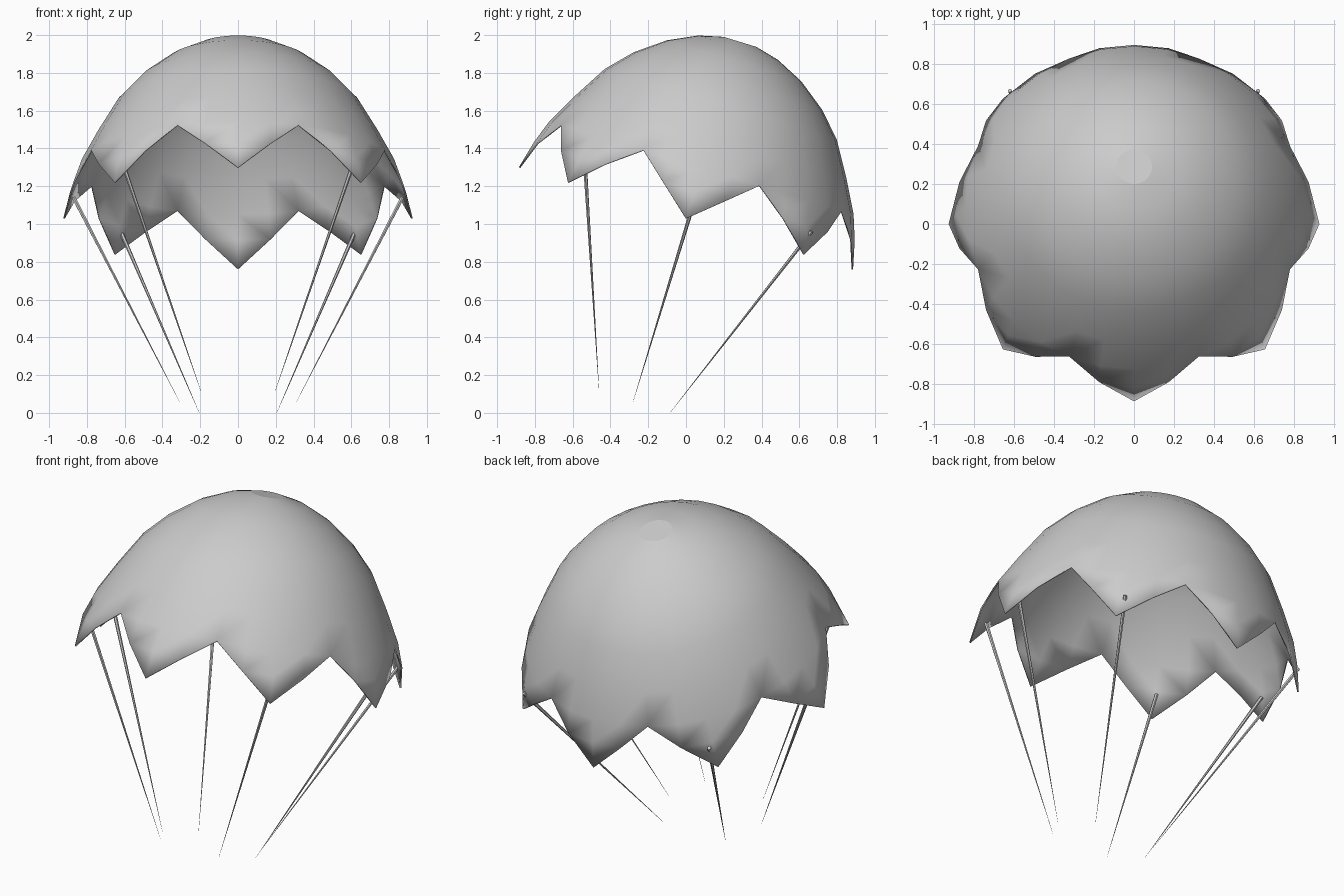
import bpy, bmesh, math
from mathutils import Matrix, Vector

cube = bpy.data.objects.get("Cube")
if cube:
    bpy.data.objects.remove(cube)

# Material
grey = bpy.data.materials.new("plain grey")
grey.use_nodes = True
colour = (0.6, 0.6, 0.6, 1)
grey.diffuse_color = colour
grey.node_tree.nodes["Principled BSDF"].inputs["Base Color"].default_value = colour


def add_object(name, bm):
    bmesh.ops.recalc_face_normals(bm, faces=bm.faces)
    mesh = bpy.data.meshes.new(name)
    bm.to_mesh(mesh)
    bm.free()
    mesh.materials.append(grey)
    obj = bpy.data.objects.new(name, mesh)
    bpy.context.collection.objects.link(obj)
    return obj


# Canopy: dome profile (radius, height) revolved, with a zigzag hem of eight points
PROFILE = [(0.925, 0), (0.888, 0.15), (0.842, 0.28), (0.753, 0.446), (0.643, 0.63),
           (0.522, 0.76), (0.372, 0.872), (0.22, 0.945), (0.09, 0.977)]
HEM_ROW = [0, 1, 2, 1]
SEGMENTS = 32

bm = bmesh.new()
grid = {}
for i in range(SEGMENTS):
    angle = math.tau * i / SEGMENTS
    for k in range(HEM_ROW[i % 4], len(PROFILE)):
        r, h = PROFILE[k]
        grid[i, k] = bm.verts.new((r * math.cos(angle), r * math.sin(angle), h))


def corner(i, k):
    i %= SEGMENTS
    return grid[i, max(k, HEM_ROW[i % 4])]


for i in range(SEGMENTS):
    for k in range(len(PROFILE) - 1):
        ring = [corner(i, k), corner(i + 1, k), corner(i + 1, k + 1), corner(i, k + 1)]
        ring = list(dict.fromkeys(ring))
        if len(ring) > 2:
            bm.faces.new(ring).smooth = True

# Flat crown disc
bm.faces.new([corner(i, len(PROFILE) - 1) for i in range(SEGMENTS)])

# Tilt the canopy backwards
tilt = Matrix.Translation((0, 0, 1.03)) @ Matrix.Rotation(math.radians(-17), 4, 'X')
bmesh.ops.transform(bm, matrix=tilt, verts=bm.verts)
canopy = add_object("canopy", bm)
shell = canopy.modifiers.new("thickness", 'SOLIDIFY')
shell.thickness = 0.008
shell.offset = -1

# Cords: thin spikes from the canopy down to their tips
CORDS = {
    "front_cord": ((0.61, -0.535, 1.32), (0.195, -0.46, 0.11)),
    "side_cord": ((0.87, 0.05, 1.14), (0.31, -0.28, 0.06)),
    "back_cord": ((0.62, 0.665, 0.96), (0.205, -0.085, 0.0)),
}
for name, (top, tip) in CORDS.items():
    for side, sign in (("left", 1), ("right", -1)):
        a = Vector((top[0] * sign, top[1], top[2]))
        b = Vector((tip[0] * sign, tip[1], tip[2]))
        place = Matrix.Translation((a + b) / 2) @ (b - a).to_track_quat('Z', 'Y').to_matrix().to_4x4()
        bm = bmesh.new()
        bmesh.ops.create_cone(bm, cap_ends=True, segments=6, radius1=0.011, radius2=0.0005,
                              depth=(b - a).length, matrix=place)
        add_object(f"{side}_{name}", bm)
